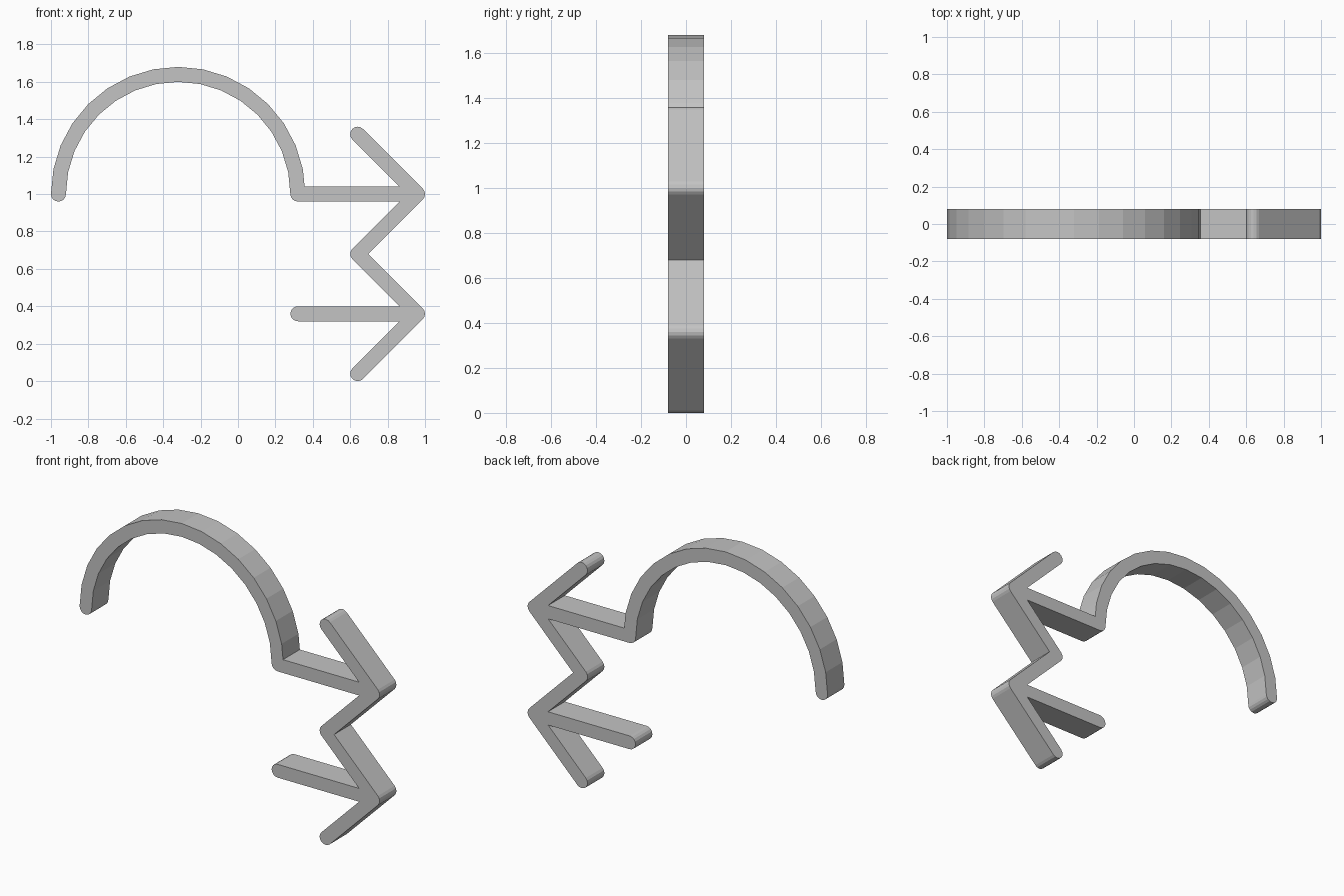
import bpy, bmesh
from math import pi, cos, sin, atan2
from mathutils import Vector
from mathutils.geometry import delaunay_2d_cdt

cube = bpy.data.objects.get("Cube")
if cube:
    bpy.data.objects.remove(cube)

U = 0.32            # layout unit
R = U / 8           # half the stroke width
DEPTH = U / 2       # thickness front to back
CAP_STEPS = 8
ARC_STEPS = 16


def sweep(center, radius, start, end, steps):
    """Points along a circular arc."""
    angles = [start + (end - start) * i / steps for i in range(steps + 1)]
    return [Vector((center[0] + radius * cos(a), center[1] + radius * sin(a)))
            for a in angles]


def bar(a, b):
    """Outline of a straight stroke with round ends."""
    t = atan2(b[1] - a[1], b[0] - a[0])
    return (sweep(b, R, t - pi / 2, t + pi / 2, CAP_STEPS)
            + sweep(a, R, t + pi / 2, t + 3 * pi / 2, CAP_STEPS))


def arch(center, radius):
    """Outline of a half-ring stroke with round ends."""
    right = (center[0] + radius, center[1])
    left = (center[0] - radius, center[1])
    return (sweep(center, radius + R, 0, pi, ARC_STEPS)
            + sweep(left, R, pi, 2 * pi, CAP_STEPS)[1:-1]
            + sweep(center, radius - R, pi, 0, ARC_STEPS)
            + sweep(right, R, pi, 2 * pi, CAP_STEPS)[1:-1])


# Arch, then two arrows whose heads join into a zigzag
top, low = 1.0, 1.0 - 2 * U
outlines = [arch((-U, top), 2 * U)]
for z in (top, low):
    tip = (3 * U, z)
    outlines += [bar((U, z), tip),
                 bar((2 * U, z + U), tip),
                 bar(tip, (2 * U, z - U))]

# Merge the strokes into one flat shape
points, loops = [], []
for outline in outlines:
    loops.append(list(range(len(points), len(points) + len(outline))))
    points += outline
verts, _, faces, *_ = delaunay_2d_cdt(points, [], loops, 1, 1e-5)

# Extrude it to full thickness
bm = bmesh.new()
bv = [bm.verts.new((v.x, -DEPTH / 2, v.y)) for v in verts]
for f in faces:
    bm.faces.new([bv[i] for i in f])
solid = bmesh.ops.extrude_face_region(bm, geom=bm.faces[:], use_keep_orig=True)
moved = [g for g in solid["geom"] if isinstance(g, bmesh.types.BMVert)]
bmesh.ops.translate(bm, verts=moved, vec=(0, DEPTH, 0))
bmesh.ops.recalc_face_normals(bm, faces=bm.faces[:])
bmesh.ops.dissolve_limit(bm, angle_limit=0.01, verts=bm.verts[:], edges=bm.edges[:])

mesh = bpy.data.meshes.new("arch_with_arrows")
bm.to_mesh(mesh)
bm.free()
obj = bpy.data.objects.new("arch_with_arrows", mesh)
bpy.context.collection.objects.link(obj)

# Plain grey
grey = bpy.data.materials.new("light grey")
grey.use_nodes = True
colour = (0.55, 0.55, 0.55, 1)
grey.diffuse_color = colour
grey.node_tree.nodes["Principled BSDF"].inputs["Base Color"].default_value = colour
mesh.materials.append(grey)
